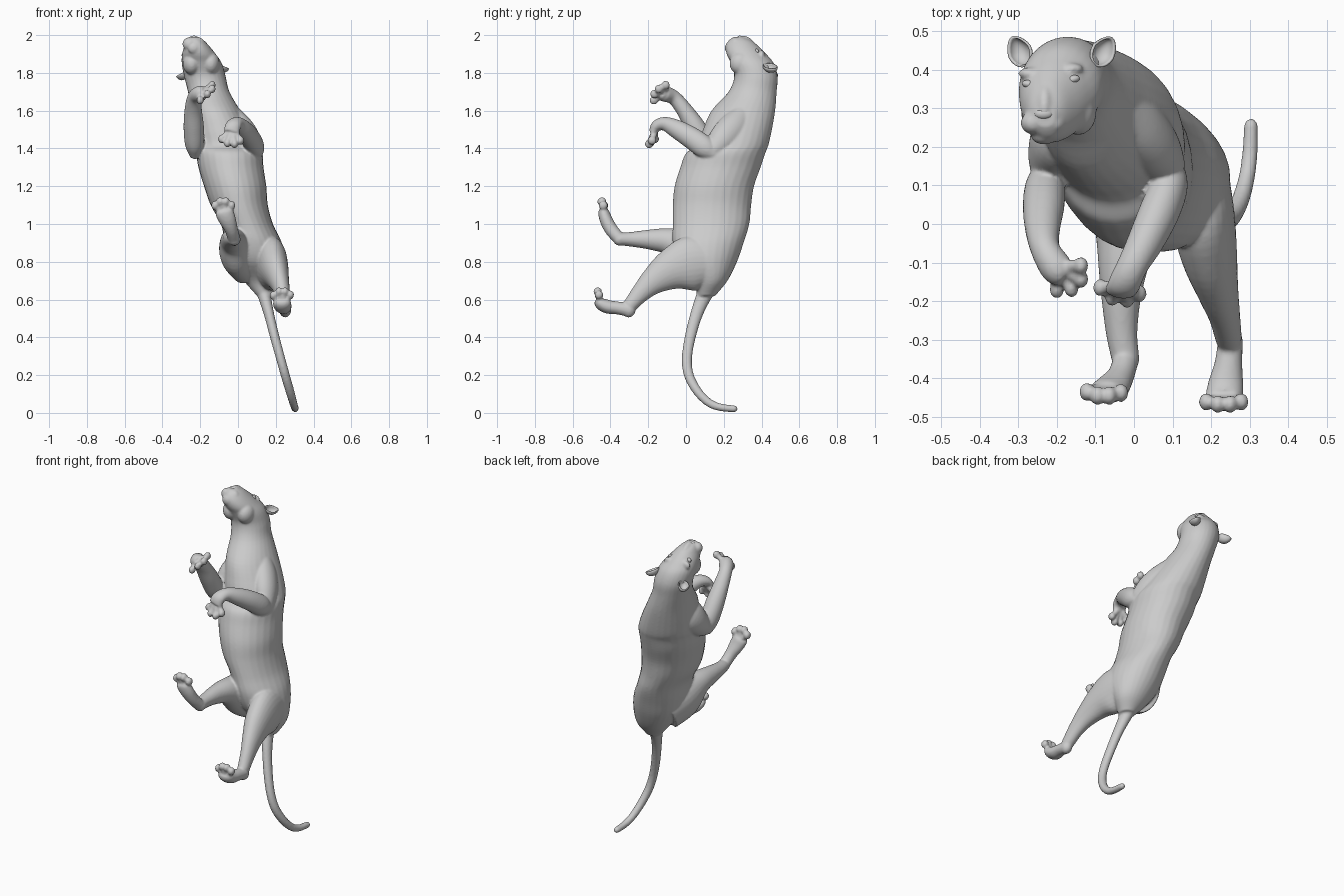
import bpy, bmesh, math
from mathutils import Vector, Matrix, Euler

if "Cube" in bpy.data.objects:
    bpy.data.objects.remove(bpy.data.objects["Cube"])

grey = bpy.data.materials.new("plain grey")
grey.use_nodes = True
COL = (0.6, 0.6, 0.6, 1)
grey.diffuse_color = COL
grey.node_tree.nodes["Principled BSDF"].inputs["Base Color"].default_value = COL


def finish(bm, name):
    """Turn a bmesh into a smooth grey object."""
    bmesh.ops.recalc_face_normals(bm, faces=bm.faces)
    for f in bm.faces:
        f.smooth = True
    me = bpy.data.meshes.new(name)
    bm.to_mesh(me)
    bm.free()
    me.materials.append(grey)
    ob = bpy.data.objects.new(name, me)
    bpy.context.collection.objects.link(ob)
    return ob


def spline(pts, steps=5):
    """Catmull-Rom interpolation of position and radii together."""
    P = [Vector(p) for p in pts]
    P = [P[0] * 2 - P[1]] + P + [P[-1] * 2 - P[-2]]
    out = []
    for a, b, c, d in zip(P, P[1:], P[2:], P[3:]):
        for i in range(steps):
            t = i / steps
            out.append(0.5 * (2 * b + (c - a) * t + (2 * a - 5 * b + 4 * c - d) * t * t
                              + (3 * b - a - 3 * c + d) * t ** 3))
    return out + [P[-2]]


def loft(bm, pts, flat=False, n=28):
    """Closed tube through (x, y, z, side radius, depth radius) stations."""
    S = spline(pts)
    rings = []
    for i, s in enumerate(S):
        c = Vector(s[:3])
        if flat:
            u, v = Vector((1, 0, 0)), Vector((0, 1, 0))
        else:
            t = (Vector(S[min(i + 1, len(S) - 1)][:3]) - Vector(S[max(i - 1, 0)][:3])).normalized()
            u = Vector((1, 0, 0))
            u = (u - t * t.dot(u)).normalized()
            v = t.cross(u)
        rings.append([bm.verts.new(c + u * s[3] * math.cos(a) + v * s[4] * math.sin(a))
                      for a in (2 * math.pi * k / n for k in range(n))])
    for r, q in zip(rings, rings[1:]):
        for k in range(n):
            bm.faces.new((r[k], r[(k + 1) % n], q[(k + 1) % n], q[k]))
    bm.faces.new(rings[0])
    bm.faces.new(rings[-1])


def blob(bm, c, r, rot=(0, 0, 0)):
    m = Matrix.Translation(c) @ Euler(rot).to_matrix().to_4x4() @ Matrix.Diagonal((*r, 1))
    return bmesh.ops.create_uvsphere(bm, u_segments=20, v_segments=12, radius=1, matrix=m)["verts"]


def toes(bm, root, tips, r):
    """Four short toes fanning from the paw, each with a round tip."""
    root = Vector(root)
    for t in tips:
        t = Vector(t)
        a = root.lerp(t, 0.35)
        loft(bm, [(*a, r * .8, r * .8), (*a.lerp(t, .5), r * .75, r * .8), (*t, r * .8, r * .8)], n=14)
        blob(bm, t, (r * .9, r * 1.1, r * 1.1))


bm = bmesh.new()

# Torso, neck and skull as level slices: z, x min, x max, y min, y max
SLICES = [(.62, .10, .19, .06, .155), (.70, .03, .235, .04, .22), (.80, -.04, .25, -.04, .27),
          (.90, -.07, .232, -.07, .305), (1.0, -.09, .185, -.07, .335), (1.1, -.145, .158, -.07, .345),
          (1.2, -.18, .15, -.06, .36), (1.3, -.21, .135, -.03, .395), (1.375, -.222, .13, .0, .42),
          (1.42, -.23, .11, .06, .437), (1.5, -.24, .07, .09, .455), (1.6, -.25, .012, .135, .472),
          (1.7, -.265, -.045, .225, .48), (1.78, -.285, -.065, .255, .485), (1.85, -.298, -.085, .238, .465),
          (1.90, -.296, -.118, .215, .425), (1.94, -.285, -.15, .212, .385), (1.97, -.272, -.178, .225, .35),
          (1.99, -.255, -.205, .25, .305)]
loft(bm, [((a + b) / 2, (c + d) / 2, z, (b - a) / 2, (d - c) / 2) for z, a, b, c, d in SLICES], flat=True)

# Muzzle, chin, nose bridge, jaw, cheeks and brow
for x in (-.261, -.209):
    blob(bm, (x, .262, 1.953), (.033, .03, .035))
blob(bm, (-.233, .228, 1.932), (.034, .022, .032))
blob(bm, (-.232, .315, 1.957), (.023, .055, .036), (-.5, 0, 0))
for x in (-.145, -.245):
    blob(bm, (x, .29, 1.85), (.048, .06, .06))
for x, y in ((-.268, .39), (-.163, .402)):
    blob(bm, (x, y, 1.893), (.032, .016, .026))

# Forelegs: upper arm, forearm, paw
loft(bm, [(-.15, .30, 1.58, .05, .06), (-.185, .24, 1.50, .075, .095), (-.21, .18, 1.43, .066, .075),
          (-.225, .135, 1.39, .045, .05), (-.23, .115, 1.37, .03, .03)])
loft(bm, [(-.228, .13, 1.355, .025, .03), (-.23, .10, 1.42, .05, .056), (-.234, .05, 1.51, .054, .055),
          (-.237, -.01, 1.605, .046, .043), (-.23, -.065, 1.67, .038, .038), (-.20, -.115, 1.69, .042, .042), (-.175, -.135, 1.697, .03, .03)])
toes(bm, (-.205, -.11, 1.69), [(-.137, -.108, 1.735), (-.137, -.143, 1.715), (-.162, -.167, 1.688), (-.2, -.17, 1.655)], .021)
loft(bm, [(-.04, .31, 1.60, .04, .05), (.005, .26, 1.52, .065, .08), (.05, .20, 1.45, .068, .08),
          (.085, .15, 1.395, .05, .055), (.1, .125, 1.37, .03, .03)])
loft(bm, [(.105, .155, 1.365, .025, .03), (.093, .10, 1.405, .047, .058), (.065, .03, 1.455, .052, .058),
          (.03, -.045, 1.50, .047, .05), (-.005, -.11, 1.53, .04, .037), (-.025, -.155, 1.52, .042, .03), (-.035, -.175, 1.485, .042, .022)])
toes(bm, (-.03, -.16, 1.505), [(-.087, -.165, 1.45), (-.056, -.19, 1.428), (-.018, -.195, 1.424), (.014, -.18, 1.442)], .021)

# Hind legs: thigh to hock, then foot
loft(bm, [(.04, .14, .80, .09, .13), (-.01, .03, .855, .088, .125), (-.025, -.08, .905, .07, .075),
          (-.033, -.18, .917, .053, .055), (-.032, -.28, .919, .041, .04), (-.022, -.35, .92, .036, .033)])
blob(bm, (-.02, -.352, .918), (.034, .033, .033))
loft(bm, [(-.02, -.35, .918, .033, .033), (-.035, -.395, .97, .035, .035), (-.055, -.422, 1.02, .045, .034),
          (-.072, -.435, 1.06, .048, .03), (-.077, -.438, 1.075, .042, .022)])
toes(bm, (-.07, -.43, 1.045), [(-.122, -.435, 1.098), (-.095, -.445, 1.118), (-.064, -.445, 1.118), (-.034, -.438, 1.098)], .022)
loft(bm, [(.165, .13, .80, .08, .12), (.178, .02, .79, .083, .145), (.195, -.08, .757, .073, .11),
          (.217, -.17, .70, .054, .074), (.234, -.235, .64, .041, .052), (.246, -.30, .565, .034, .037)])
blob(bm, (.25, -.303, .545), (.032, .036, .04))
loft(bm, [(.25, -.30, .545, .032, .037), (.245, -.36, .555, .036, .034), (.238, -.415, .562, .046, .036),
          (.233, -.452, .58, .048, .033), (.232, -.463, .60, .042, .022)])
toes(bm, (.233, -.455, .575), [(.187, -.461, .622), (.217, -.467, .642), (.249, -.467, .642), (.278, -.461, .625)], .021)

# Tail
loft(bm, [(.125, .13, .70, .05, .06), (.14, .095, .62, .035, .042), (.165, .055, .52, .027, .033), (.195, .022, .40, .025, .029),
          (.225, .005, .29, .024, .027), (.25, .015, .20, .024, .026), (.275, .06, .115, .023, .024),
          (.292, .12, .055, .021, .022), (.30, .18, .03, .02, .02), (.303, .25, .022, .018, .018)], n=18)
blob(bm, (.303, .252, .022), (.018, .022, .018))

# Fuse everything into one skin
body = finish(bm, "cat_body")
m = body.modifiers.new("fuse", "REMESH")
m.mode, m.voxel_size, m.use_smooth_shade = "VOXEL", .0065, True
m = body.modifiers.new("soften", "SMOOTH")
m.factor, m.iterations = .5, 4

# Cupped ears, open toward the face
for name, c, rot in (("left_ear", (-.083, .447, 1.825), (-.25, .35, -.65)), ("right_ear", (-.293, .447, 1.785), (-.25, -.35, .55))):
    bm = bmesh.new()
    vs = blob(bm, (0, 0, 0), (1, 1, 1))
    bmesh.ops.delete(bm, geom=[v for v in vs if v.co.z > .05], context="VERTS")
    for v in bm.verts:
        v.co = Vector((v.co.x * (.034 if v.co.y < 0 else .034 - .008 * v.co.y), v.co.y * .044, v.co.z * .035 + .012))
    bm.transform(Matrix.Translation(c) @ Euler(rot).to_matrix().to_4x4())
    ear = finish(bm, name)
    s = ear.modifiers.new("thickness", "SOLIDIFY")
    s.thickness = .006

# Nose pad and eyes
bm = bmesh.new()
blob(bm, (-.234, .285, 1.984), (.024, .014, .013))
finish(bm, "nose")
for name, c, tilt in (("left_eye", (-.161, .374, 1.914), .25), ("right_eye", (-.27, .362, 1.916), -.15)):
    bm = bmesh.new()
    blob(bm, c, (.021, .011, .014), (0, 0, tilt))
    finish(bm, name)
